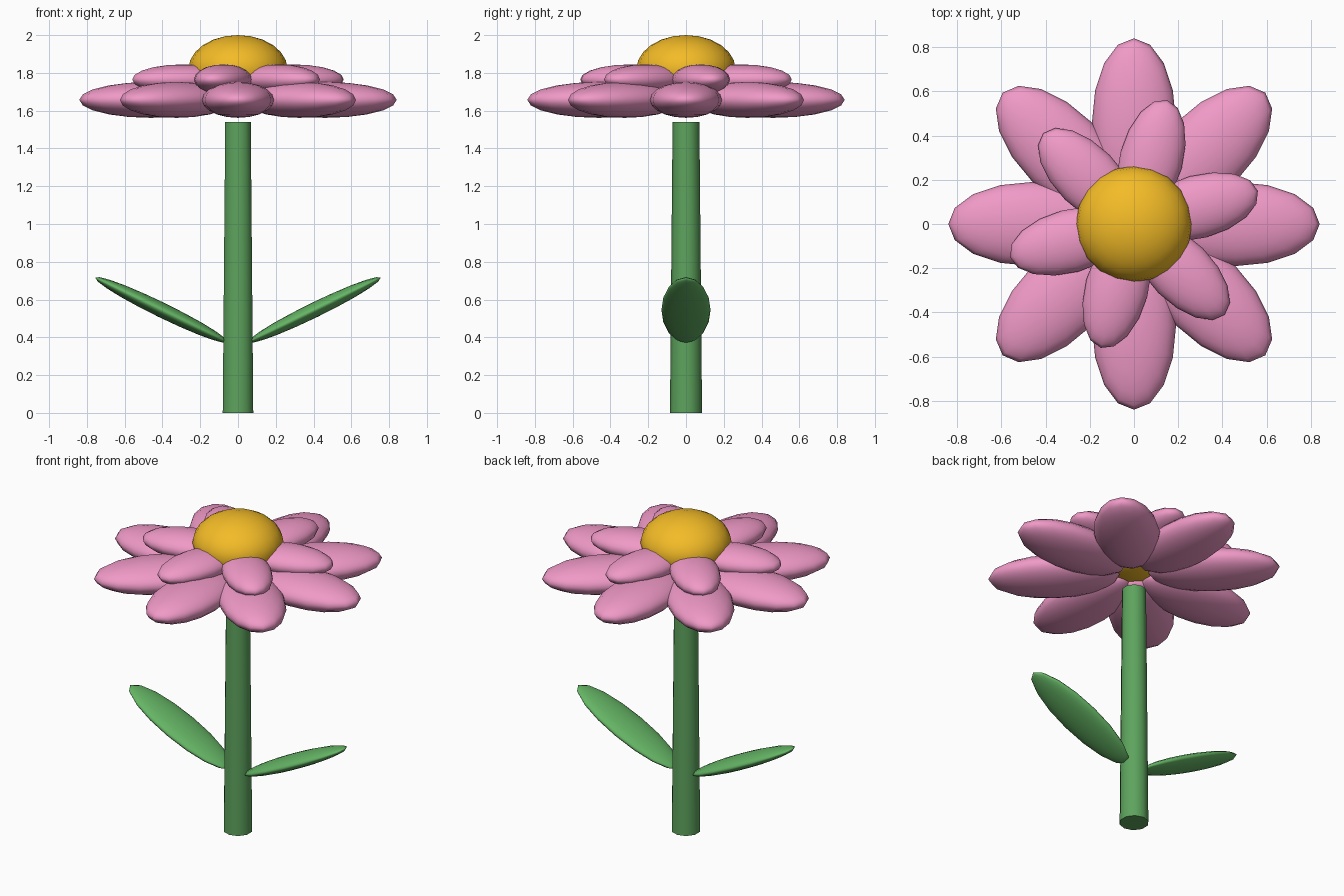
import bpy
from math import radians, cos, sin

if "Cube" in bpy.data.objects:
    bpy.data.objects.remove(bpy.data.objects["Cube"])


def material(name, rgb):
    m = bpy.data.materials.new(name)
    m.diffuse_color = (*rgb, 1)
    m.use_nodes = True
    m.node_tree.nodes["Principled BSDF"].inputs["Base Color"].default_value = m.diffuse_color
    return m


pink = material("pink", (0.87, 0.32, 0.57))
green = material("green", (0.11, 0.37, 0.11))
leaf_green = material("leaf_green", (0.13, 0.46, 0.13))
yellow = material("yellow", (0.90, 0.50, 0.02))


def finish(name, mat):
    ob = bpy.context.object
    ob.name = name
    ob.data.materials.append(mat)
    bpy.ops.object.shade_smooth_by_angle(angle=radians(50))
    return ob


def ellipsoid(name, mat, loc, size, rot=(0, 0, 0), segments=16, rings=10):
    bpy.ops.mesh.primitive_uv_sphere_add(segments=segments, ring_count=rings,
                                         radius=1, location=loc, rotation=rot)
    bpy.context.object.scale = size
    return finish(name, mat)


def petal_ring(name, count, start, radius, z, size):
    for i in range(count):
        a = radians(start + 360 * i / count)
        ellipsoid(f"{name}_{i + 1}", pink,
                  (radius * cos(a), radius * sin(a), z), size, (0, 0, a))


# Tapered stem
bpy.ops.mesh.primitive_cone_add(vertices=10, radius1=0.085, radius2=0.071,
                                depth=1.54, location=(0, 0, 0.77))
finish("stem", green)

# Pair of raised leaves
for side, name in ((1, "leaf_right"), (-1, "leaf_left")):
    ellipsoid(name, leaf_green, (side * 0.405, 0, 0.545), (0.39, 0.13, 0.04),
              (0, -side * radians(26), 0))

# Two layers of petals
petal_ring("outer_petal", 8, 0, 0.46, 1.657, (0.38, 0.19, 0.095))
petal_ring("inner_petal", 6, 15, 0.30, 1.765, (0.28, 0.143, 0.08))

# Domed flower centre
ellipsoid("flower_centre", yellow, (0, 0, 1.82), (0.262, 0.262, 0.18),
          segments=20, rings=12)
